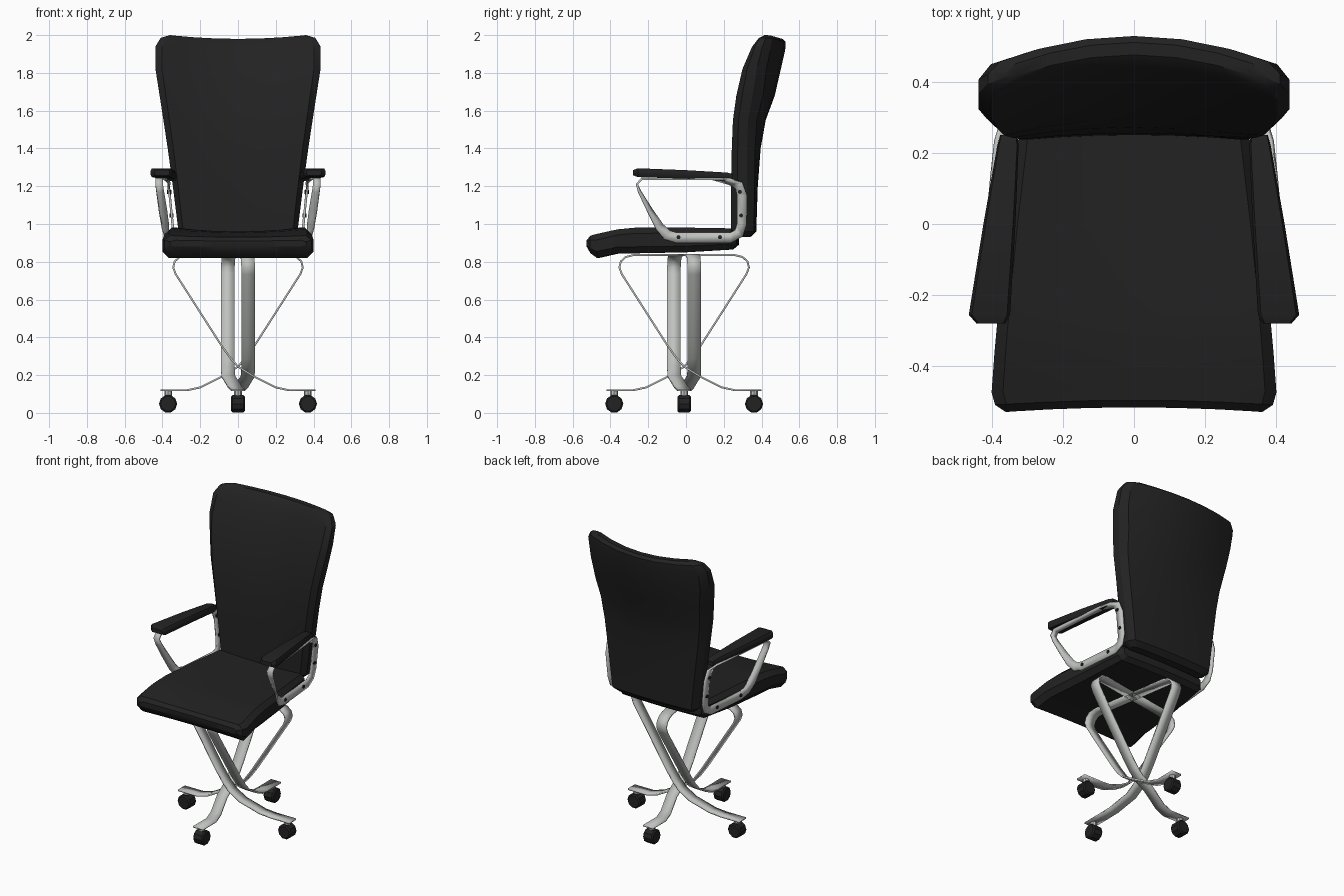
import bpy, bmesh, math
from mathutils import Vector, Matrix

if "Cube" in bpy.data.objects:
    bpy.data.objects.remove(bpy.data.objects["Cube"])


def material(name, color):
    m = bpy.data.materials.new(name)
    m.use_nodes = True
    m.diffuse_color = (*color, 1)
    m.node_tree.nodes["Principled BSDF"].inputs["Base Color"].default_value = (*color, 1)
    return m


BLACK = material("black leather", (0.016, 0.016, 0.016))
METAL = material("brushed metal", (0.52, 0.54, 0.52))


def finish(name, bm, mat, thickness=0, angle=30):
    bmesh.ops.recalc_face_normals(bm, faces=bm.faces)
    mesh = bpy.data.meshes.new(name)
    bm.to_mesh(mesh)
    bm.free()
    obj = bpy.data.objects.new(name, mesh)
    bpy.context.collection.objects.link(obj)
    mesh.materials.append(mat)
    if thickness:
        mod = obj.modifiers.new("thickness", "SOLIDIFY")
        mod.thickness = thickness
        mod.offset = 0
    bpy.ops.object.select_all(action="DESELECT")
    obj.select_set(True)
    bpy.context.view_layer.objects.active = obj
    bpy.ops.object.shade_smooth_by_angle(angle=math.radians(angle))
    return obj


def loft(name, rings, mat):
    """Closed rings joined in order, capped at both ends."""
    bm = bmesh.new()
    rows = [[bm.verts.new(p) for p in ring] for ring in rings]
    n = len(rows[0])
    for a, b in zip(rows, rows[1:]):
        for i in range(n):
            j = (i + 1) % n
            bm.faces.new((a[i], a[j], b[j], b[i]))
    # each cap is a strip of quads between the two long sides
    for r in (rows[0], rows[-1]):
        for i in range(n // 2 - 1):
            bm.faces.new((r[i], r[i + 1], r[n - 2 - i], r[n - 1 - i]))
    return finish(name, bm, mat)


def ribbon(name, pairs, mat, thickness, closed=False, angle=30):
    bm = bmesh.new()
    rows = [[bm.verts.new(p) for p in pair] for pair in pairs]
    nxt = rows[1:] + rows[:1] if closed else rows[1:]
    for a, b in zip(rows, nxt):
        bm.faces.new((a[0], a[1], b[1], b[0]))
    return finish(name, bm, mat, thickness, angle)


def cylinder(name, radius, depth, sides, matrix, mat, bevel=0):
    bm = bmesh.new()
    bmesh.ops.create_cone(bm, cap_ends=True, segments=sides, radius1=radius,
                          radius2=radius, depth=depth)
    if bevel:
        rim = [e for e in bm.edges if abs(e.verts[0].co.z - e.verts[1].co.z) < 1e-4]
        bmesh.ops.bevel(bm, geom=rim, offset=bevel, segments=1, affect="EDGES")
    bm.transform(matrix)
    return finish(name, bm, mat)


def section(w, lo, hi, bend_lo=0, bend_hi=0, edge=0.92):
    """Cushion cross-section with chamfered ends: (across, through, u)."""
    us = [-edge, -0.65, -0.33, 0, 0.33, 0.65, edge]
    t = hi - lo
    pts = [(u, lo + bend_lo * u * u) for u in us]
    pts += [(1, lo + 0.3 * t + bend_lo), (1, lo + 0.7 * t + bend_hi)]
    pts += [(u, hi + bend_hi * u * u) for u in reversed(us)]
    pts += [(-1, lo + 0.7 * t + bend_hi), (-1, lo + 0.3 * t + bend_lo)]
    # start at the left side so the cap pairs up bottom and top
    pts = pts[-1:] + pts[:-1]
    return [(u * w, v, u) for u, v in pts]


# Seat cushion: y, half width, bottom, top at centre, edge lift
seat_rows = [(-0.515, 0.36, 0.88, 0.91, 0.005), (-0.495, 0.39, 0.845, 0.93, 0.01),
             (-0.46, 0.4, 0.82, 0.935, 0.015), (-0.35, 0.392, 0.845, 0.955, 0.02),
             (-0.25, 0.383, 0.845, 0.96, 0.025), (0, 0.357, 0.85, 0.96, 0.025),
             (0.25, 0.325, 0.865, 0.96, 0.02), (0.28, 0.3, 0.89, 0.94, 0.01)]
loft("seat_cushion", [[(x, y - 0.013 * u * u, z) for x, z, u in section(w, lo, hi, 0, b)]
                      for y, w, lo, hi, b in seat_rows], BLACK)

# Backrest: z, half width, front and back at centre, forward wrap of the sides
back_rows = [(0.93, 0.28, 0.29, 0.34, 0.01), (0.96, 0.315, 0.25, 0.372, 0.015),
             (1.2, 0.345, 0.255, 0.38, 0.02), (1.4, 0.372, 0.272, 0.395, 0.035),
             (1.55, 0.395, 0.295, 0.422, 0.055), (1.68, 0.415, 0.33, 0.47, 0.075),
             (1.82, 0.437, 0.375, 0.502, 0.09), (1.92, 0.437, 0.425, 0.525, 0.09),
             (1.965, 0.41, 0.455, 0.528, 0.085), (1.98, 0.36, 0.475, 0.51, 0.07)]
loft("backrest", [[(x, y, z + 0.02 * u * u * (z > 1.9)) for x, y, u in section(w, f, b, -s, -s)]
                  for z, w, f, b, s in back_rows], BLACK)

# Armrests: pad, twisted metal loop and bolts, one per side
pad_rows = [(-0.28, 0.402, 0.04, 1.258, 1.285), (-0.255, 0.406, 0.058, 1.248, 1.295),
            (0, 0.378, 0.045, 1.24, 1.285), (0.22, 0.354, 0.03, 1.228, 1.272),
            (0.25, 0.352, 0.024, 1.235, 1.262)]
# loop stations: y, z, half width, twist in degrees
loop_rows = [(0.14, 1.238, 0.018, 90), (0.23, 1.225, 0.02, 45), (0.28, 1.205, 0.024, 0),
             (0.297, 1.15, 0.026, 0), (0.295, 1.0, 0.026, 0), (0.28, 0.95, 0.026, 0),
             (0.235, 0.927, 0.027, 0), (-0.05, 0.927, 0.027, 0), (-0.1, 0.942, 0.027, 10),
             (-0.14, 0.985, 0.025, 35), (-0.19, 1.07, 0.022, 60), (-0.245, 1.17, 0.02, 80),
             (-0.26, 1.21, 0.02, 90), (-0.235, 1.238, 0.02, 90)]
bolts = [(0.285, 1.17), (0.292, 1.045), (0.18, 0.93), (-0.04, 0.93)]


def plate_x(y, z):
    return 0.365 - 0.09 * y + 0.1 * (z - 0.92)


for side, s in (("left", 1), ("right", -1)):
    loft(side + "_arm_pad", [[(s * (c + x), y, z) for x, z, u in section(w, lo, hi, edge=0.85)]
                             for y, c, w, lo, hi in pad_rows], BLACK)
    pairs = []
    for i, (y, z, half, twist) in enumerate(loop_rows):
        before, after = loop_rows[i - 1], loop_rows[(i + 1) % len(loop_rows)]
        along = Vector((0, after[0] - before[0], after[1] - before[1])).normalized()
        a = math.radians(twist)
        across = Vector((math.sin(a), -along.z * math.cos(a), along.y * math.cos(a))) * half
        centre = Vector((plate_x(y, z), y, z))
        pairs.append([Vector((s * p.x, p.y, p.z)) for p in (centre - across, centre + across)])
    ribbon(side + "_arm_frame", pairs, METAL, 0.012, closed=True)
    for y, z in bolts:
        place = Matrix.Translation((s * plate_x(y, z), y, z)) @ Matrix.Rotation(math.pi / 2, 4, "Y")
        cylinder(side + "_arm_bolt", 0.011, 0.022, 8, place, BLACK)

# Base: a crossing strap from each foot up to the middle under the seat
# stations: distance towards the far side, z, sideways shift
strap_rows = [(-0.41, 0.12, 0), (-0.27, 0.12, 0), (-0.2, 0.135, 0.015), (-0.08, 0.195, 0.052),
              (0, 0.245, 0.054), (0.04, 0.29, 0.054), (0.09, 0.36, 0.054), (0.33, 0.735, 0.054),
              (0.343, 0.77, 0.054), (0.335, 0.802, 0.052), (0.31, 0.825, 0.05),
              (0.27, 0.835, 0.043), (0, 0.835, 0)]
names = ("front", "left", "back", "right")
for k, name in enumerate(names):
    turn = Matrix.Translation((0, -0.01, 0)) @ Matrix.Rotation(k * math.pi / 2, 4, "Z")
    pairs = [[turn @ Vector((d - shift, r, z)) for d in (-0.036, 0.036)]
             for r, z, shift in strap_rows]
    ribbon(name + "_base_strap", pairs, METAL, 0.01, angle=35)
    # caster under the foot
    spot = turn @ Matrix.Translation((0, -0.37, 0))
    cylinder(name + "_caster_stem", 0.02, 0.04, 8, spot @ Matrix.Translation((0, 0, 0.1)), METAL)
    axle = spot @ Matrix.Translation((0, 0, 0.048)) @ Matrix.Rotation(math.pi / 2, 4, "Y")
    cylinder(name + "_caster_wheel", 0.048, 0.072, 10, axle, BLACK, bevel=0.008)
